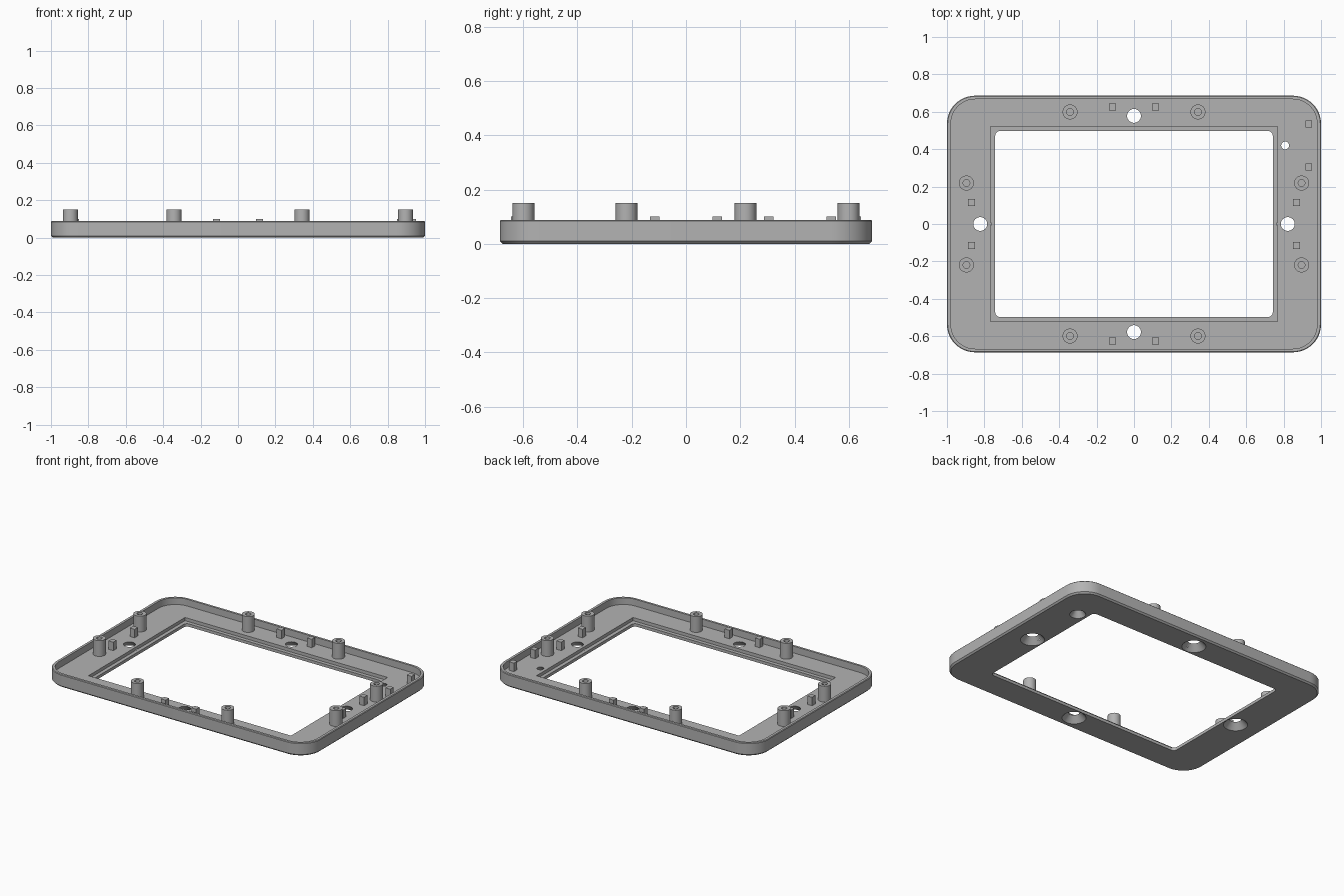
import bpy
import bmesh
from math import cos, sin, pi, radians

if "Cube" in bpy.data.objects:
    bpy.data.objects.remove(bpy.data.objects["Cube"])

grey = bpy.data.materials.new("plain grey")
grey.use_nodes = True
colour = (0.45, 0.45, 0.45, 1)
grey.diffuse_color = colour
grey.node_tree.nodes["Principled BSDF"].inputs["Base Color"].default_value = colour

FLOOR, LEDGE, RIM, POST_TOP, PEG_TOP = 0.042, 0.02, 0.088, 0.15, 0.1


def rounded_rect(hx, hy, r, steps=12):
    """Outline of a rectangle with rounded corners, counter-clockwise."""
    if r == 0:
        return [(hx, hy), (-hx, hy), (-hx, -hy), (hx, -hy)]
    pts = []
    for i, (sx, sy) in enumerate([(1, 1), (-1, 1), (-1, -1), (1, -1)]):
        for k in range(steps + 1):
            a = (i + k / steps) * pi / 2
            pts.append((sx * (hx - r) + r * cos(a), sy * (hy - r) + r * sin(a)))
    return pts


def circle(r, n=40):
    return [(r * cos(2 * pi * i / n), r * sin(2 * pi * i / n)) for i in range(n)]


def loft(name, layers, at=(0, 0), closed_ring=False):
    """Solid through a stack of (outline, z); a closed ring joins last to first."""
    bm = bmesh.new()
    rings = [[bm.verts.new((x + at[0], y + at[1], z)) for x, y in o] for o, z in layers]
    pairs = list(zip(rings, rings[1:]))
    if closed_ring:
        pairs.append((rings[-1], rings[0]))
    else:
        bm.faces.new(rings[0][::-1])
        bm.faces.new(rings[-1])
    for lo, hi in pairs:
        for i in range(len(lo)):
            j = (i + 1) % len(lo)
            bm.faces.new((lo[i], lo[j], hi[j], hi[i]))
    bmesh.ops.recalc_face_normals(bm, faces=bm.faces)
    mesh = bpy.data.meshes.new(name)
    bm.to_mesh(mesh)
    bm.free()
    mesh.materials.append(grey)
    obj = bpy.data.objects.new(name, mesh)
    bpy.context.collection.objects.link(obj)
    return obj


def activate(obj):
    bpy.ops.object.select_all(action='DESELECT')
    obj.select_set(True)
    bpy.context.view_layer.objects.active = obj


def smooth(obj):
    activate(obj)
    bpy.ops.object.shade_smooth_by_angle(angle=radians(30))


def cut(obj, cutter):
    activate(obj)
    mod = obj.modifiers.new("cut", 'BOOLEAN')
    mod.operation = 'DIFFERENCE'
    mod.solver = 'EXACT'
    mod.object = cutter
    bpy.ops.object.modifier_apply(modifier=mod.name)
    bpy.data.objects.remove(cutter)


# Tray body with chamfered outer edges
def outer(inset):
    return rounded_rect(1 - inset, 0.686 - inset, 0.15 - inset)


frame = loft("frame", [(outer(0.01), 0), (outer(0), 0.01),
                       (outer(0), RIM - 0.004), (outer(0.004), RIM)])

# Hollow inside the rim, stepped ledge and window opening
inside = rounded_rect(0.979, 0.667, 0.129)
cut(frame, loft("cavity", [(inside, FLOOR), (inside, 0.2)]))
step = rounded_rect(0.767, 0.522, 0)
cut(frame, loft("ledge_cutter", [(step, LEDGE), (step, 0.2)]))
window = rounded_rect(0.742, 0.497, 0.025, 6)
cut(frame, loft("window_cutter", [(window, -0.1), (window, 0.2)]))

# Conical holes, wide on the underside
holes = [(0, 0.578, 0.037, 0.075), (0, -0.578, 0.037, 0.075),
         (0.822, 0, 0.037, 0.075), (-0.822, 0, 0.037, 0.075),
         (0.808, 0.42, 0.021, 0.05)]
for x, y, top_r, low_r in holes:
    slope = (low_r - top_r) / FLOOR
    cut(frame, loft("hole_cutter", [(circle(low_r + slope * 0.01), -0.01),
                                    (circle(top_r), FLOOR),
                                    (circle(top_r), FLOOR + 0.02)], (x, y)))
smooth(frame)

# Hollow screw posts
for sx in (-1, 1):
    for sy in (-1, 1):
        for x, y in [(0.342, 0.599), (0.896, 0.219)]:
            post = loft("screw_post", [(circle(0.04), FLOOR - 0.005),
                                       (circle(0.04), POST_TOP),
                                       (circle(0.018), POST_TOP),
                                       (circle(0.018), FLOOR - 0.005)],
                        (sx * x, sy * y), closed_ring=True)
            smooth(post)

# Small square locating pegs
pegs = [(sx * x, sy * y) for sx in (-1, 1) for sy in (-1, 1)
        for x, y in [(0.115, 0.626), (0.869, 0.115)]]
pegs += [(0.934, 0.535), (0.934, 0.305)]
square = rounded_rect(0.018, 0.018, 0)
for spot in pegs:
    loft("locating_peg", [(square, FLOOR - 0.005), (square, PEG_TOP)], spot)
